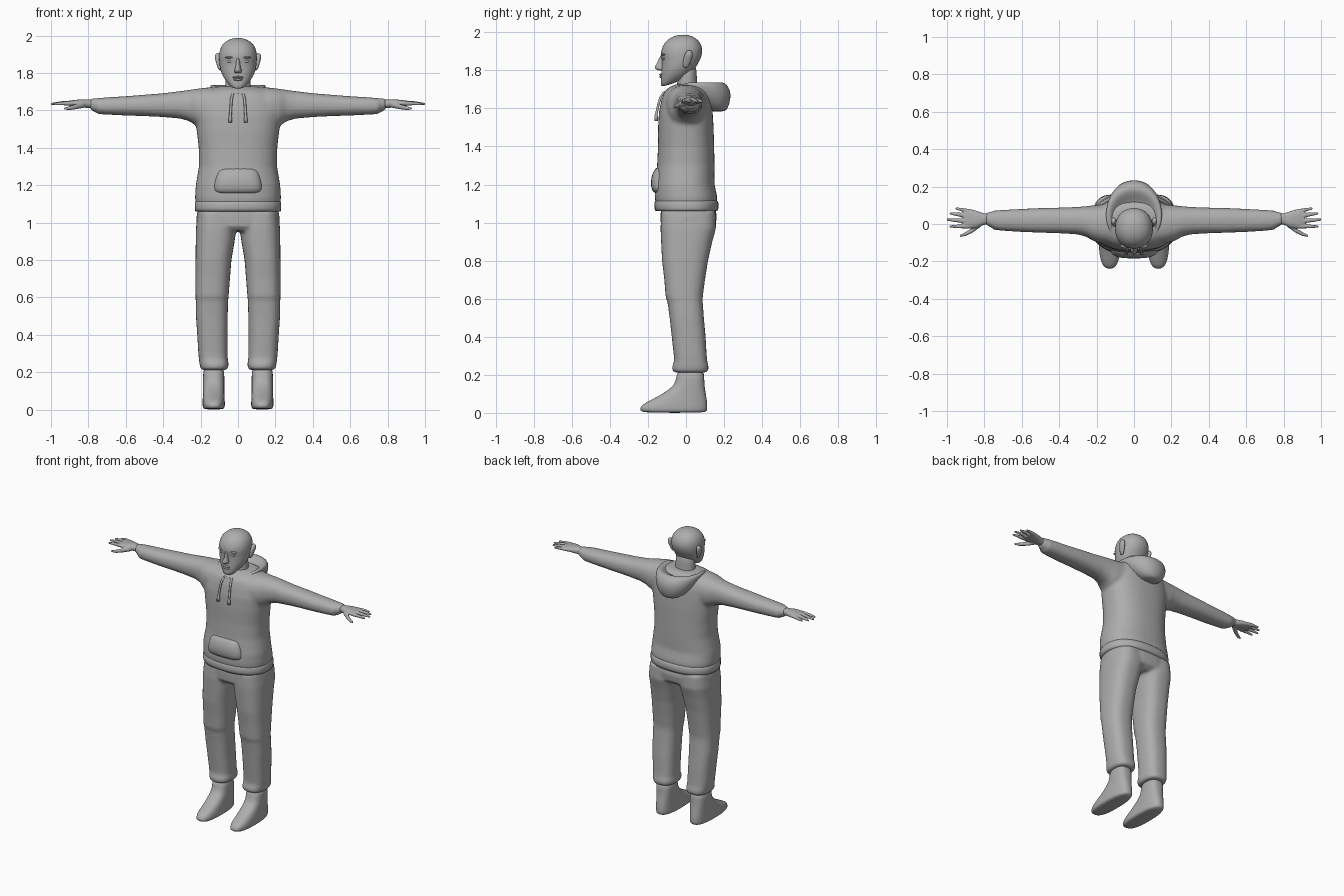
import bpy, bmesh, math

grey = bpy.data.materials.new("plain grey")
grey.diffuse_color = (0.42, 0.42, 0.42, 1)


def loft(bm, rings, axis='z', n=24, p=2.3, warp=None):
    """Skin closed rings (t, a0, a1, b0, b1): a, b are bounds across the axis."""
    loops = []
    for t, a0, a1, b0, b1 in rings:
        loop = []
        for i in range(n):
            c, s = math.cos(2 * math.pi * i / n), math.sin(2 * math.pi * i / n)
            a = (a0 + a1) / 2 + (a1 - a0) / 2 * math.copysign(abs(c) ** (2 / p), c)
            b = (b0 + b1) / 2 + (b1 - b0) / 2 * math.copysign(abs(s) ** (2 / p), s)
            co = (a, b, t) if axis == 'z' else (t, a, b)
            loop.append(bm.verts.new(warp(*co) if warp else co))
        loops.append(loop)
    for l0, l1 in zip(loops, loops[1:]):
        for i in range(n):
            j = (i + 1) % n
            bm.faces.new((l0[i], l0[j], l1[j], l1[i]))
    bm.faces.new(loops[0][::-1])
    bm.faces.new(loops[-1])


def sym(rings):
    """Expand (z, half width, y front, y back) to full rings."""
    return [(z, -w, w, f, b) for z, w, f, b in rings]


def blob(bm, c, r):
    """Ellipsoid."""
    res = bmesh.ops.create_uvsphere(bm, u_segments=20, v_segments=12, radius=1)
    for v in res['verts']:
        v.co = [c[k] + v.co[k] * r[k] for k in range(3)]


def finish(name, bm, mirror=False, voxel=0, subsurf=0, smooth=6):
    bmesh.ops.recalc_face_normals(bm, faces=bm.faces)
    me = bpy.data.meshes.new(name)
    bm.to_mesh(me)
    bm.free()
    ob = bpy.data.objects.new(name, me)
    bpy.context.collection.objects.link(ob)
    me.materials.append(grey)
    for f in me.polygons:
        f.use_smooth = True
    if subsurf:
        ob.modifiers.new("Subdivide", 'SUBSURF').levels = subsurf
        ob.modifiers[-1].render_levels = subsurf
    if voxel:
        m = ob.modifiers.new("Blend", 'REMESH')
        m.mode, m.voxel_size, m.use_smooth_shade = 'VOXEL', voxel, True
        s = ob.modifiers.new("Relax", 'SMOOTH')
        s.factor, s.iterations = 0.5, smooth
    if mirror:
        ob.modifiers.new("Mirror", 'MIRROR').use_clip = False
    return ob


# hoodie body and sleeves, blended into one surface
bm = bmesh.new()
loft(bm, sym([(1.08, .222, -.155, .16), (1.13, .23, -.165, .165), (1.2, .226, -.163, .15),
              (1.3, .209, -.152, .15), (1.4, .21, -.147, .148), (1.5, .222, -.147, .145),
              (1.58, .23, -.142, .14), (1.64, .222, -.13, .135), (1.685, .2, -.115, .125),
              (1.71, .165, -.09, .115), (1.728, .11, -.05, .09)]), n=40, p=2.4)
sleeve = [(.1, -.11, .11, 1.5, 1.725), (.17, -.105, .105, 1.51, 1.722),
          (.22, -.09, .1, 1.515, 1.716), (.26, -.066, .095, 1.542, 1.71),
          (.31, -.055, .091, 1.556, 1.703), (.4, -.05, .088, 1.564, 1.692),
          (.5, -.047, .086, 1.569, 1.684), (.6, -.043, .081, 1.572, 1.676),
          (.7, -.037, .076, 1.577, 1.67), (.75, -.031, .072, 1.58, 1.666),
          (.765, -.015, .065, 1.592, 1.665), (.79, -.01, .062, 1.602, 1.664)]
for s in (1, -1):
    loft(bm, sleeve, 'x', warp=lambda x, y, z: (s * x, y, z))
finish("hoodie", bm, voxel=.01, smooth=8)

# hem band
bm = bmesh.new()
loft(bm, sym([(1.062, .2, -.13, .135), (1.06, .228, -.16, .165), (1.075, .231, -.165, .17),
              (1.105, .231, -.166, .17), (1.118, .224, -.158, .162)]), n=40, p=2.4)
finish("hem_band", bm)

# front pouch pocket
bm = bmesh.new()
loft(bm, sym([(1.15, .11, -.155, -.05), (1.165, .132, -.18, -.05), (1.2, .132, -.186, -.05),
              (1.24, .122, -.183, -.05), (1.27, .112, -.171, -.05), (1.3, .1, -.15, -.05)]), p=3)
finish("pocket", bm, subsurf=1)

# hood hanging at the back, its rim dropping towards the throat
bm = bmesh.new()
loft(bm, sym([(1.582, .04, .13, .205), (1.6, .08, .09, .22), (1.65, .122, 0, .236),
              (1.695, .146, -.105, .234), (1.725, .152, -.118, .215), (1.738, .145, -.115, .195),
              (1.735, .128, -.105, .172), (1.715, .11, -.09, .14), (1.69, .09, -.07, .1)]),
     n=32, p=2.1, warp=lambda x, y, z: (x, y, z - .4 * max(0, -y)))
finish("hood", bm, subsurf=1)

# drawstrings with thicker ends
bm = bmesh.new()
loft(bm, [(z, .038 + d - r, .038 + d + r, y - r, y + r) for z, d, y, r in
          [(1.69, -.01, -.112, .007), (1.66, -.003, -.133, .007), (1.62, 0, -.145, .007),
           (1.565, .003, -.157, .007), (1.56, .003, -.157, .01), (1.535, .004, -.157, .01)]],
     n=10, p=2)
finish("drawstring", bm, mirror=True)

# trousers: hips and two legs
bm = bmesh.new()
loft(bm, sym([(1.1, .21, -.13, .15), (1.03, .222, -.134, .162), (.98, .222, -.132, .155),
              (.955, .17, -.11, .12)]), n=40, p=2.5)
leg = [(1.06, .02, .215, -.13, .155), (.97, .008, .225, -.134, .158), (.9, .018, .226, -.131, .138),
       (.8, .035, .227, -.126, .116), (.7, .043, .227, -.114, .1), (.61, .05, .227, -.107, .088),
       (.58, .053, .226, -.097, .088), (.5, .055, .225, -.086, .094), (.4, .056, .218, -.075, .103),
       (.3, .055, .212, -.064, .109), (.27, .055, .209, -.063, .112), (.245, .05, .206, -.072, .119),
       (.222, .053, .201, -.072, .118), (.212, .062, .192, -.058, .105)]
for s in (1, -1):
    loft(bm, leg, p=2.6, n=32, warp=lambda x, y, z: (s * x, y, z))
finish("trousers", bm, voxel=.01, smooth=4)

# feet
bm = bmesh.new()
loft(bm, [(0, .078, .182, -.225, .105), (.012, .07, .189, -.243, .112), (.035, .07, .19, -.24, .113),
          (.055, .071, .189, -.212, .112), (.08, .072, .188, -.16, .108), (.11, .073, .187, -.108, .103),
          (.14, .073, .187, -.068, .098), (.17, .073, .187, -.052, .096), (.24, .073, .187, -.046, .095)],
     p=2.6, n=28)
finish("foot", bm, mirror=True, subsurf=1)

# hands: palm, four fingers and thumb
bm = bmesh.new()
loft(bm, [(.76, 0, .055, 1.612, 1.658), (.8, -.004, .056, 1.612, 1.658), (.84, -.02, .07, 1.617, 1.659),
          (.88, -.025, .081, 1.622, 1.655), (.91, -.018, .078, 1.626, 1.65)], 'x')
fingers = [[(.885, .069, 1.638, .012), (.92, .077, 1.638, .010), (.955, .083, 1.634, .006)],
           [(.885, .043, 1.64, .013), (.94, .051, 1.639, .011), (.986, .057, 1.634, .006)],
           [(.885, .015, 1.64, .013), (.94, .019, 1.639, .011), (1.002, .023, 1.634, .006)],
           [(.885, -.012, 1.638, .013), (.94, -.013, 1.637, .010), (.987, -.013, 1.633, .006)],
           [(.82, .0, 1.63, .016), (.865, -.034, 1.62, .014), (.9, -.053, 1.612, .011),
            (.93, -.064, 1.61, .006)]]
for f in fingers:
    loft(bm, [(x, y - r, y + r, z - r, z + r) for x, y, z, r in f], 'x', n=12, p=2)
finish("hand", bm, mirror=True, voxel=.004, smooth=4)

# neck
bm = bmesh.new()
loft(bm, sym([(1.64, .078, -.065, .075), (1.7, .07, -.048, .062), (1.76, .066, -.045, .056),
              (1.84, .066, -.045, .058)]), p=2)
finish("neck", bm, subsurf=1)


# head, with the jaw line rising towards the back
def jaw(x, y, z):
    rise = max(0, min(1, (1.84 - z) / .12))
    return x, y, z + rise * .3 * (y + .13)


bm = bmesh.new()
loft(bm, sym([(1.712, .024, -.122, -.07), (1.718, .045, -.132, -.01), (1.745, .069, -.134, .035),
              (1.785, .089, -.13, .05), (1.83, .098, -.127, .062), (1.855, .1, -.127, .075),
              (1.88, .102, -.134, .084), (1.91, .101, -.13, .088), (1.945, .09, -.114, .077),
              (1.97, .066, -.086, .052), (1.984, .034, -.052, .02), (1.987, .01, -.025, -.005)]),
     n=32, p=2.15, warp=jaw)
finish("head", bm, subsurf=1)

# nose
bm = bmesh.new()
loft(bm, sym([(1.885, .01, -.134, -.1), (1.86, .01, -.142, -.1), (1.83, .014, -.158, -.1),
              (1.814, .021, -.167, -.1), (1.804, .02, -.158, -.1), (1.798, .012, -.14, -.1)]),
     n=16, p=1.8)
finish("nose", bm, subsurf=1)

# lips
bm = bmesh.new()
blob(bm, (0, -.13, 1.777), (.029, .011, .006))
blob(bm, (0, -.129, 1.765), (.025, .011, .007))
finish("lips", bm)

# eyes and brows
bm = bmesh.new()
blob(bm, (.041, -.115, 1.862), (.018, .009, .008))
finish("eye", bm, mirror=True)
bm = bmesh.new()
blob(bm, (.044, -.117, 1.883), (.027, .013, .006))
finish("brow", bm, mirror=True)

# ears
bm = bmesh.new()
loft(bm, [(1.812, .09, .1, -.012, .008), (1.825, .09, .109, -.017, .017), (1.86, .092, .119, -.015, .032),
          (1.885, .094, .126, -.008, .037), (1.9, .097, .122, .002, .032), (1.906, .1, .114, .01, .024)],
     n=14, p=2)
finish("ear", bm, mirror=True, subsurf=1)
